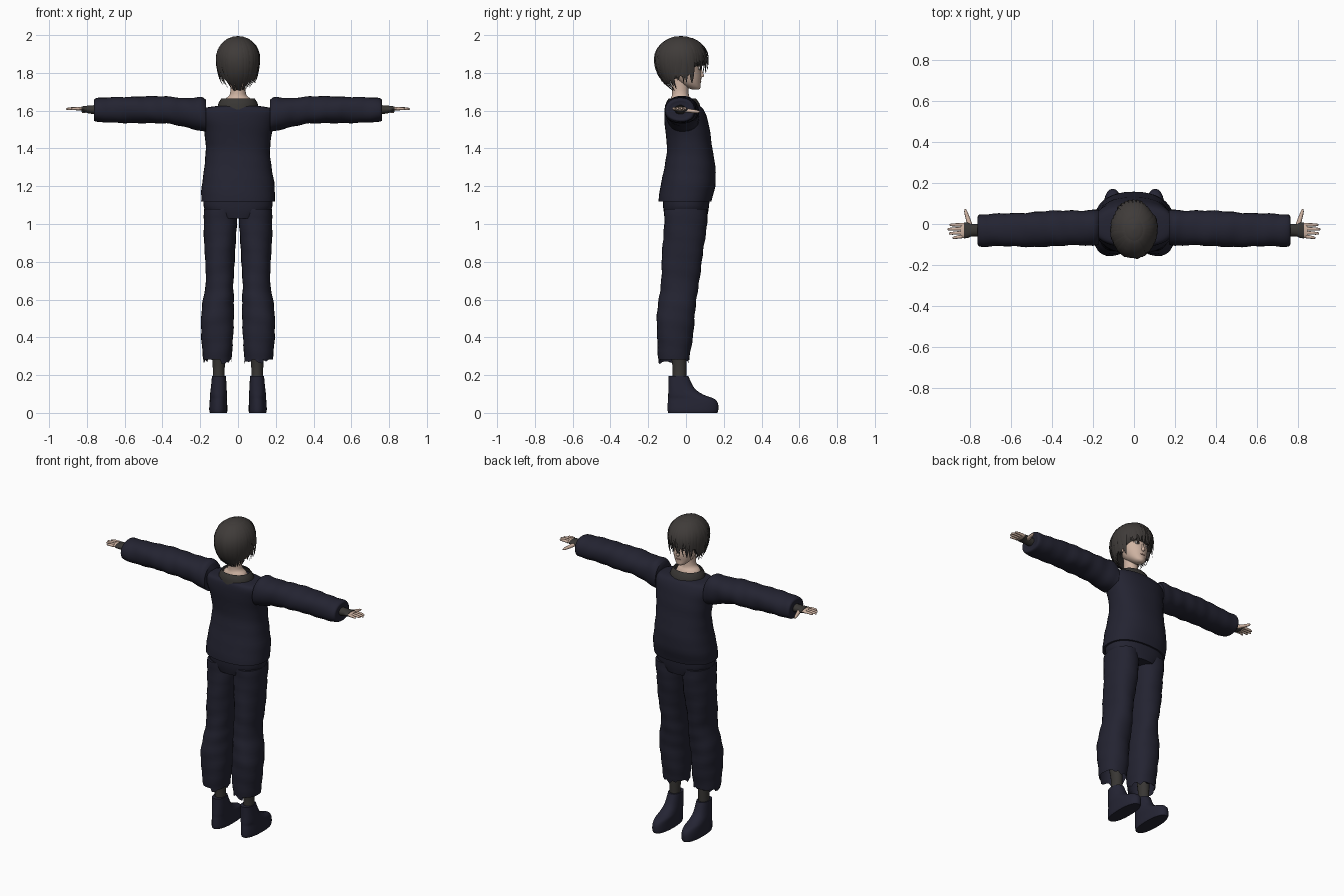
import bpy, bmesh, math, random
from mathutils import Vector

random.seed(4)
if "Cube" in bpy.data.objects:
    bpy.data.objects.remove(bpy.data.objects["Cube"], do_unlink=True)


def material(name, r, g, b):
    m = bpy.data.materials.new(name)
    m.use_nodes = True
    m.diffuse_color = (r, g, b, 1)
    bsdf = m.node_tree.nodes["Principled BSDF"]
    bsdf.inputs["Base Color"].default_value = (r, g, b, 1)
    bsdf.inputs["Roughness"].default_value = 0.9
    return m


NAVY = material("navy cloth", 0.017, 0.017, 0.031)
BOOT = material("boot navy", 0.018, 0.018, 0.034)
CHARCOAL = material("charcoal knit", 0.04, 0.037, 0.034)
HAIR = material("dark hair", 0.05, 0.044, 0.041)
SKIN = material("skin", 0.62, 0.45, 0.36)
EYE = material("eye dark", 0.03, 0.02, 0.018)
WHITE = material("eye white", 0.7, 0.66, 0.63)
LIP = material("lip", 0.48, 0.25, 0.21)


def finish(bm, name, mat, angle=50):
    bmesh.ops.recalc_face_normals(bm, faces=bm.faces)
    me = bpy.data.meshes.new(name)
    bm.to_mesh(me)
    bm.free()
    me.materials.append(mat)
    ob = bpy.data.objects.new(name, me)
    bpy.context.collection.objects.link(ob)
    bpy.ops.object.select_all(action="DESELECT")
    ob.select_set(True)
    bpy.context.view_layer.objects.active = ob
    bpy.ops.object.shade_smooth_by_angle(angle=math.radians(angle))
    return ob


def smooth_rings(rings, steps):
    """Catmull-Rom interpolation between rings."""
    out = []
    for i in range(len(rings) - 1):
        b, c = Vector(rings[i]), Vector(rings[i + 1])
        a = Vector(rings[i - 1]) if i else b
        d = Vector(rings[i + 2]) if i + 2 < len(rings) else c
        for k in range(steps):
            t = k / steps
            out.append(b + 0.5 * t * (c - a + t * (2*a - 5*b + 4*c - d + t * (3*(b - c) + d - a))))
    return out + [Vector(rings[-1])]


def loft(name, mat, rings, axis="z", n=24, power=1.0, side=1, caps=(True, True),
         wrinkle=0.0, jag=0.0, steps=4):
    """Rings are (position on axis, centre a, centre b, radius a, radius b)."""
    bm = bmesh.new()
    loops = []
    for i, (pos, ca, cb, ra, rb) in enumerate(smooth_rings([Vector(r) for r in rings], steps)):
        loop = []
        for k in range(n):
            t = math.tau * k / n
            c, s = math.cos(t), math.sin(t)
            w = 1 + wrinkle * math.sin(pos * 45 + 2 * t) * math.cos(pos * 23 - t)
            a = ca + ra * w * math.copysign(abs(c) ** power, c)
            b = cb + rb * w * math.copysign(abs(s) ** power, s)
            p = pos + (jag * random.uniform(-0.2, 1) if i == 0 else 0)
            x, y, z = {"z": (a, b, p), "x": (p, a, b), "y": (a, p, b)}[axis]
            loop.append(bm.verts.new((x * side, y, z)))
        loops.append(loop)
    for l0, l1 in zip(loops, loops[1:]):
        for k in range(n):
            bm.faces.new((l0[k], l0[(k + 1) % n], l1[(k + 1) % n], l1[k]))
    if caps[0]:
        bm.faces.new(loops[0])
    if caps[1]:
        bm.faces.new(loops[-1])
    return finish(bm, name, mat)


def ellipsoid(name, mat, centre, radii, segs=16):
    bm = bmesh.new()
    bmesh.ops.create_uvsphere(bm, u_segments=segs, v_segments=segs // 2, radius=1)
    for v in bm.verts:
        v.co = Vector([c + q * r for c, q, r in zip(centre, v.co, radii)])
    return finish(bm, name, mat)


# Sweater body, collar band and neck
loft("sweater_body", NAVY, [
    (1.12, 0, -0.005, 0.195, 0.14), (1.2, 0, 0.01, 0.193, 0.145), (1.3, 0, 0.02, 0.178, 0.135),
    (1.4, 0, 0.02, 0.17, 0.12), (1.5, 0, 0.008, 0.182, 0.118), (1.57, 0, -0.004, 0.2, 0.112),
    (1.61, 0, -0.01, 0.185, 0.1), (1.625, 0, -0.015, 0.11, 0.085)],
    n=36, power=0.85, wrinkle=0.012)
loft("collar", CHARCOAL, [(1.605, 0, -0.015, 0.112, 0.097), (1.64, 0, -0.018, 0.103, 0.088),
                          (1.665, 0, -0.02, 0.088, 0.072)], caps=(True, False))
loft("neck", SKIN, [(1.62, 0, -0.025, 0.085, 0.07), (1.66, 0, -0.028, 0.07, 0.055),
                    (1.69, 0, -0.03, 0.042, 0.044), (1.78, 0, -0.03, 0.042, 0.045)])

# Trousers seat
loft("trouser_seat", NAVY, [(1.03, 0, 0, 0.12, 0.11), (1.08, 0, 0, 0.178, 0.12),
                            (1.15, 0, 0.002, 0.182, 0.125)], power=0.85, n=32)

for side, tag in ((1, "left"), (-1, "right")):
    # Baggy trouser leg with a torn hem
    loft(tag + "_trouser_leg", NAVY, [
        (0.268, 0.108, -0.065, 0.074, 0.08), (0.38, 0.109, -0.06, 0.083, 0.093),
        (0.5, 0.11, -0.055, 0.087, 0.1), (0.6, 0.103, -0.043, 0.082, 0.1),
        (0.68, 0.097, -0.034, 0.073, 0.1), (0.8, 0.097, -0.022, 0.078, 0.106),
        (0.95, 0.094, -0.007, 0.086, 0.112), (1.08, 0.093, 0, 0.089, 0.115)],
        side=side, caps=(False, True), wrinkle=0.035, jag=0.045, power=0.9, steps=5)
    loft(tag + "_ankle", CHARCOAL, [(0.17, 0.102, -0.035, 0.032, 0.036),
                                    (0.25, 0.102, -0.035, 0.032, 0.037),
                                    (0.36, 0.105, -0.045, 0.04, 0.045)], n=12, side=side)
    # Ankle boot, swelling forward into the toe
    loft(tag + "_boot", BOOT, [
        (0, 0.104, 0.036, 0.045, 0.13), (0.015, 0.104, 0.037, 0.048, 0.134),
        (0.05, 0.104, 0.037, 0.047, 0.133), (0.075, 0.103, 0.027, 0.046, 0.122),
        (0.095, 0.103, 0, 0.045, 0.095), (0.13, 0.102, -0.024, 0.042, 0.069),
        (0.195, 0.101, -0.041, 0.037, 0.053)], side=side, power=0.85, wrinkle=0.008)
    # Padded sleeve
    loft(tag + "_sleeve", NAVY, [
        (0.17, -0.012, 1.57, 0.085, 0.085), (0.2, -0.018, 1.582, 0.088, 0.09),
        (0.27, -0.018, 1.59, 0.084, 0.078), (0.36, -0.022, 1.602, 0.086, 0.072),
        (0.45, -0.024, 1.604, 0.087, 0.072), (0.55, -0.028, 1.605, 0.082, 0.07),
        (0.68, -0.03, 1.603, 0.079, 0.067), (0.755, -0.032, 1.602, 0.077, 0.061),
        (0.76, -0.032, 1.602, 0.05, 0.04)],
        axis="x", side=side, wrinkle=0.045, power=0.9, steps=5)
    # Fingerless glove, palm and digits
    loft(tag + "_glove", CHARCOAL, [
        (0.72, -0.03, 1.604, 0.034, 0.028), (0.785, -0.03, 1.606, 0.03, 0.022),
        (0.81, -0.03, 1.608, 0.038, 0.017), (0.828, -0.031, 1.609, 0.039, 0.014)],
        axis="x", n=14, side=side)
    loft(tag + "_palm", SKIN, [(0.82, -0.031, 1.61, 0.036, 0.011),
                               (0.846, -0.032, 1.61, 0.036, 0.009)], axis="x", n=14, side=side)
    for k, (y, tip) in enumerate(((-0.061, 0.885), (-0.042, 0.903), (-0.023, 0.91), (-0.004, 0.9))):
        loft(f"{tag}_finger_{k + 1}", SKIN, [
            (0.838, y, 1.61, 0.009, 0.009), ((0.838 + tip) / 2, y * 1.05, 1.611, 0.008, 0.008),
            (tip - 0.006, y * 1.1, 1.609, 0.006, 0.006), (tip, y * 1.1, 1.608, 0.002, 0.002)],
            axis="x", n=8, side=side, steps=2)
    loft(tag + "_thumb", SKIN, [(-0.015, 0.797, 1.604, 0.014, 0.012), (0.03, 0.811, 1.598, 0.011, 0.01),
                                (0.06, 0.82, 1.595, 0.008, 0.008), (0.073, 0.823, 1.594, 0.003, 0.003)],
         axis="y", n=8, side=side, steps=2)
    # Ear and eye
    ellipsoid(tag + "_ear", SKIN, (side * 0.086, -0.01, 1.805), (0.012, 0.02, 0.03))
    ellipsoid(tag + "_eye_white", WHITE, (side * 0.036, 0.073, 1.825), (0.017, 0.009, 0.009))
    ellipsoid(tag + "_iris", EYE, (side * 0.036, 0.079, 1.825), (0.008, 0.005, 0.009))
    ellipsoid(tag + "_brow", HAIR, (side * 0.037, 0.078, 1.85), (0.02, 0.005, 0.003))

# Head, nose and mouth
loft("head", SKIN, [
    (1.712, 0, 0.05, 0.014, 0.018), (1.722, 0, 0.042, 0.032, 0.035),
    (1.745, 0, 0.022, 0.053, 0.056), (1.78, 0, 0.004, 0.069, 0.078),
    (1.82, 0, -0.01, 0.081, 0.09), (1.88, 0, -0.02, 0.088, 0.102),
    (1.94, 0, -0.025, 0.07, 0.085), (1.965, 0, -0.025, 0.035, 0.045)])
loft("nose", SKIN, [(1.776, 0, 0.079, 0.006, 0.005), (1.784, 0, 0.083, 0.01, 0.013),
                    (1.805, 0, 0.08, 0.007, 0.009), (1.83, 0, 0.076, 0.005, 0.004)], n=10)
ellipsoid("mouth", LIP, (0, 0.077, 1.756), (0.017, 0.005, 0.003))

# Hair: a scalp shell trimmed around the face, then hanging locks
HC, HR = Vector((0, -0.027, 1.87)), Vector((0.108, 0.132, 0.126))


def hem_height(t):
    """Height of the hair ends at angle t; the forehead is at a quarter turn."""
    f, x = math.sin(t), math.cos(t)
    if f > 0.45:
        return 1.822 + 0.03 * x
    if f > -0.35:
        return 1.755
    return 1.745 - 0.07 * ((-f - 0.35) / 0.65) ** 2


def hair_point(t, z, lift=1.0):
    u = (z - HC.z) / HR.z
    r = math.sqrt(max(0, 1 - u * u)) if u > 0 else 1 - 0.17 * u * u * (1 - 0.9 * math.sin(t))
    if u < -0.9:
        r -= 0.35 * (-u - 0.9)
    return Vector((HR.x * r * lift * math.cos(t), HC.y + HR.y * r * lift * math.sin(t), z))


bm = bmesh.new()
bmesh.ops.create_uvsphere(bm, u_segments=36, v_segments=24, radius=1)
for v in bm.verts:
    t, z = math.atan2(v.co.y, v.co.x), HC.z + v.co.z * HR.z
    v.co = hair_point(t, max(z, hem_height(t) + 0.03)) if v.co.z < 0.98 else Vector((0, HC.y, z))
bmesh.ops.delete(bm, geom=[f for f in bm.faces if f.calc_area() < 1e-7], context="FACES")
finish(bm, "hair_shell", HAIR)


def lock(bm, angle, tip, width, lift, sweep):
    rows, top = [], 1.985
    for i in range(11):
        s = i / 10
        z = top + (tip - top) * s ** 1.5
        t = angle + sweep * s * s
        p = hair_point(t, z, lift + 0.03 * math.sin(s * 3))
        out = Vector((math.cos(t), math.sin(t), 0))
        tan = Vector((-out.y, out.x, 0))
        w = width * min(1, 0.35 + 2 * s) * (1 - s ** 4) + 0.0008
        rows.append([bm.verts.new(p + d) for d in (tan * w, out * w * 0.3, -tan * w, -out * w * 0.3)])
    for a, b in zip(rows, rows[1:]):
        for k in range(4):
            bm.faces.new((a[k], a[(k + 1) % 4], b[(k + 1) % 4], b[k]))
    bm.faces.new(rows[0])
    bm.faces.new(rows[-1])


bm = bmesh.new()
COUNT = 64
for i in range(COUNT):
    t = math.tau * i / COUNT
    lock(bm, t, hem_height(t) + random.uniform(-0.03, 0.03), random.uniform(0.012, 0.02),
         random.uniform(0.98, 1.04), random.uniform(-0.1, 0.22))
# Loose fringe strands
for i in range(7):
    lock(bm, 1.15 + 0.17 * i, 1.84 - 0.012 * i, 0.008, 1.08, 0.2)
finish(bm, "hair_locks", HAIR, 70)
